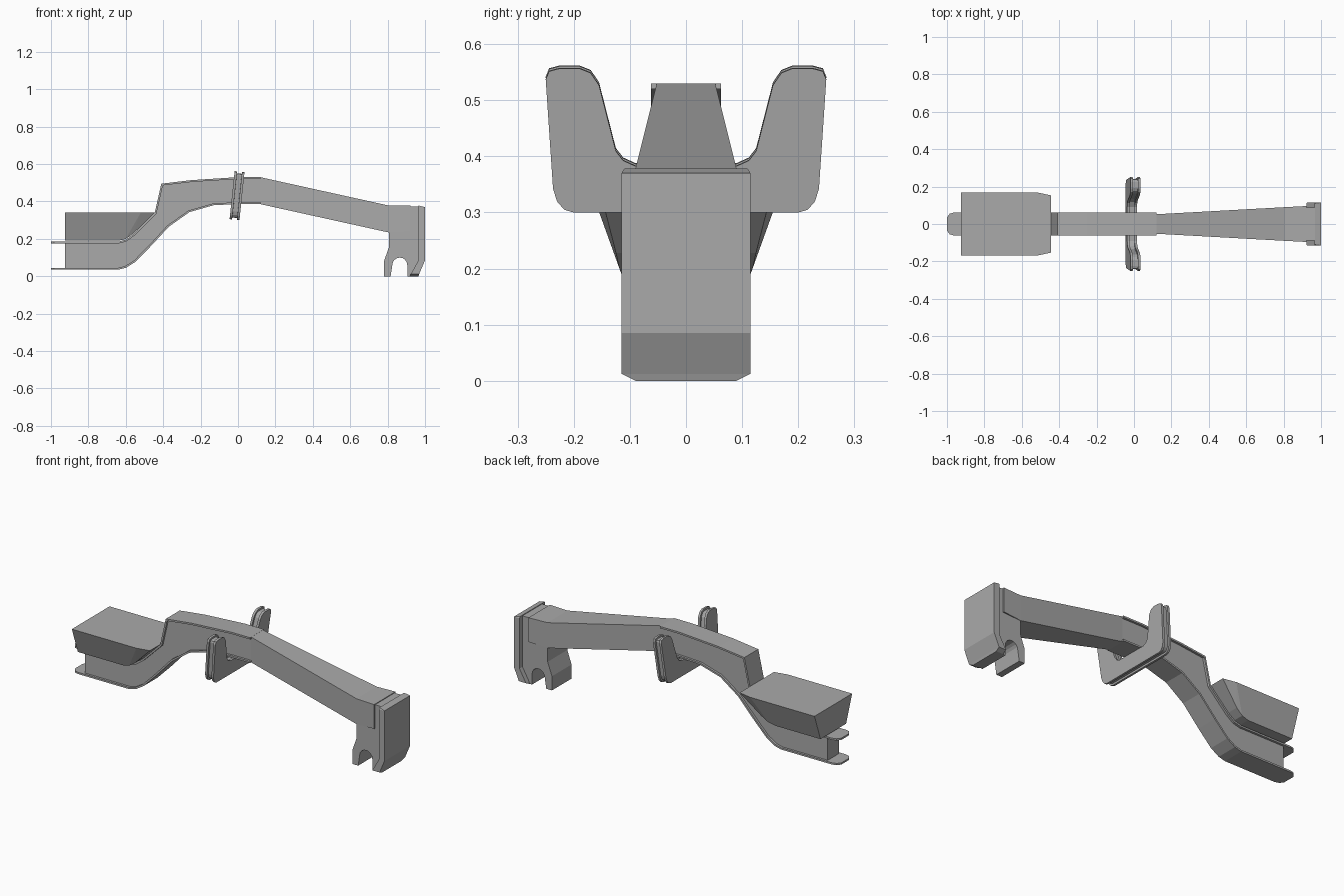
import bpy, bmesh, math
from mathutils import Vector, Matrix

cube = bpy.data.objects.get("Cube")
if cube:
    bpy.data.objects.remove(cube, do_unlink=True)

grey = bpy.data.materials.new("plain_grey")
grey.use_nodes = True
colour = (0.4, 0.4, 0.4, 1)
grey.diffuse_color = colour
grey.node_tree.nodes["Principled BSDF"].inputs["Base Color"].default_value = colour


def finish(name, bm):
    bmesh.ops.recalc_face_normals(bm, faces=bm.faces)
    mesh = bpy.data.meshes.new(name)
    bm.to_mesh(mesh)
    bm.free()
    mesh.materials.append(grey)
    obj = bpy.data.objects.new(name, mesh)
    bpy.context.collection.objects.link(obj)
    return obj


def loft(bm, rings):
    """Skin a row of equal point rings and cap both ends."""
    loops = [[bm.verts.new(p) for p in ring] for ring in rings]
    n = len(loops[0])
    for a, b in zip(loops, loops[1:]):
        for i in range(n):
            j = (i + 1) % n
            bm.faces.new((a[i], a[j], b[j], b[i]))
    bm.faces.new(loops[0])
    bm.faces.new(loops[-1])


def side_prism(name, outline, half):
    """Extrude an x-z outline evenly to both sides."""
    bm = bmesh.new()
    loft(bm, [[(x, y, z) for x, z in outline] for y in (-half, half)])
    return finish(name, bm)


def box_ring(x, half, low, high):
    return [(x, -half, low), (x, half, low), (x, half, high), (x, -half, high)]


def offset(path, dist):
    """Shift an x-z path sideways, keeping its thickness at corners."""
    pts = [Vector(p) for p in path]
    out = []
    for i, p in enumerate(pts):
        d0 = (p - pts[max(i - 1, 0)]).normalized()
        d1 = (pts[min(i + 1, len(pts) - 1)] - p).normalized()
        d0, d1 = (d0 if i else d1), (d1 if i < len(pts) - 1 else d0)
        n0, n1 = Vector((-d0.y, d0.x)), Vector((-d1.y, d1.x))
        m = (n0 + n1).normalized()
        out.append(p + m * dist / m.dot(n0))
    return out


# Curved I-beam: two flanges with rounded tips and a recessed web
FLANGE, WEB = 0.0625, 0.05
tip = {-1.0: 0.035, -0.985: 0.055}
top_path = [(-1.0, .185), (-.985, .185), (-.96, .185), (-.64, .185), (-.6, .196),
            (-.56, .225), (-.445, .34), (-.41, .495), (-.25, .514), (0, .53), (.12, .53)]
low_path = [(-1.0, .035), (-.985, .035), (-.96, .035), (-.64, .035), (-.6, .045),
            (-.55, .076), (-.47, .157), (-.37, .265), (-.26, .343), (-.13, .38),
            (0, .386), (.12, .386)]


def flange(name, path, thick):
    rings = []
    for (x, z), q in zip(path, offset(path, thick)):
        h = tip.get(x, FLANGE)
        rings.append([(x, -h, z), (x, h, z), (q.x, h, q.y), (q.x, -h, q.y)])
    bm = bmesh.new()
    loft(bm, rings)
    finish(name, bm)


flange("top_flange", top_path, -0.01)
flange("bottom_flange", low_path, 0.01)
upper = [(-.925, .18)] + [tuple(p) for p in offset(top_path, -.005)[3:]]
lower = [(-.925, .04)] + [tuple(p) for p in offset(low_path, .005)[3:]]
side_prism("beam_web", upper + lower[::-1], WEB)

# Tapered arm running to the end bracket
bm = bmesh.new()
loft(bm, [box_ring(.118, .052, .386, .53), box_ring(.807, .09, .234, .378),
          box_ring(.922, .096, .24, .378)])
finish("tapered_arm", bm)

# End bracket with an arched slot between its legs
arch = [(.865 + .04 * math.cos(a), .06 + .04 * math.sin(a))
        for a in (math.pi * i / 8 for i in range(9))]
side_prism("end_bracket",
           [(.807, .374), (.807, .155), (.78, .08), (.78, 0), (.816, 0)]
           + arch[::-1] + [(.905, 0), (.955, 0), (.975, .1), (.975, .374)], .088)

# End plate with clipped lower corners
HALF, CLIP = .115, .025
bm = bmesh.new()
plate = [(.965, .92, 0, HALF - CLIP), (.969, .924, .0125, HALF), (1, .965, .085, HALF),
         (1, .965, .37, HALF), (.967, .965, .378, HALF - .005)]
loft(bm, [[(front, -h, z), (front, h, z), (back, h, z), (back, -h, z)]
          for front, back, z, h in plate])
finish("end_plate", bm)

# Flared box seated on the low end of the beam
bm = bmesh.new()
box_side = [(-.925, .34), (-.925, .19), (-.64, .19), (-.6, .2), (-.56, .228),
            (-.445, .34), (-.52, .34)]
sides = []
for s in (-1, 1):
    row = []
    for x, z in box_side:
        h = .115 + .36 * (z - .19) - max(0, x + .6) * .1 * (x != -.52)
        row.append(bm.verts.new((x, s * h, z)))
    bm.faces.new(row[:4] + row[6:])
    bm.faces.new((row[3], row[4], row[6]))
    bm.faces.new((row[4], row[5], row[6]))
    sides.append(row)
a, b = sides
for i in range(len(a)):
    j = (i + 1) % len(a)
    bm.faces.new((a[i], a[j], b[j], b[i]))
finish("flared_box", bm)

# Saddle with two upright wings and a grooved rim
wing = [(.09, .385), (.112, .395), (.125, .412), (.155, .53), (.17, .552), (.19, .56),
        (.225, .56), (.244, .555), (.25, .54), (.237, .345), (.23, .322), (.217, .307),
        (.2, .302)]
outline = wing + [(-y, z) for y, z in reversed(wing)]
bm = bmesh.new()
loft(bm, [[(x, y, z) for y, z in outline] for x in (-.0265, .0265)])
bmesh.ops.recalc_face_normals(bm, faces=bm.faces)
rim = [f for f in bm.faces if len(f.verts) == 4]
bmesh.ops.inset_region(bm, faces=rim, thickness=.013, depth=0, use_even_offset=True)
bmesh.ops.inset_region(bm, faces=rim, thickness=.0005, depth=-.01, use_even_offset=True)
centre = Vector((-.005, 0, .432))
bm.transform(Matrix.Translation(centre) @ Matrix.Rotation(math.radians(6), 4, 'Y')
             @ Matrix.Translation((0, 0, -.432)))
finish("winged_saddle", bm)
